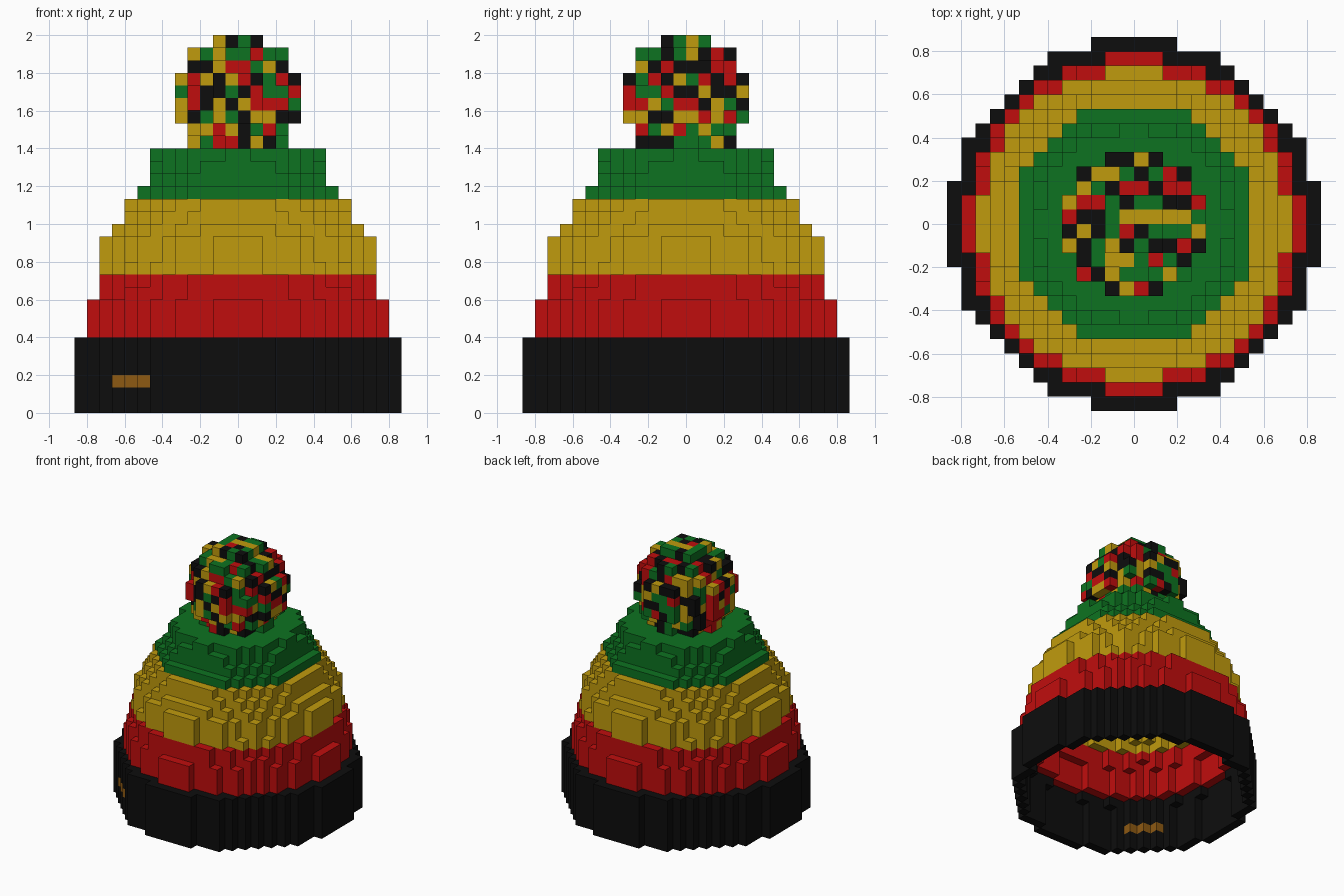
import bpy
import bmesh
import random

cube = bpy.data.objects.get("Cube")
if cube:
    bpy.data.objects.remove(cube, do_unlink=True)

random.seed(7)
CELL = 1 / 15            # edge length of one block
COLOURS = {
    "black": (0.004, 0.004, 0.004),
    "red": (0.527, 0.004, 0.004),
    "gold": (0.527, 0.328, 0.004),
    "green": (0.004, 0.171, 0.015),
    "brown": (0.27, 0.1, 0.006),
}
MATS = {}
for name, rgb in COLOURS.items():
    mat = bpy.data.materials.new(name)
    mat.use_nodes = True
    mat.diffuse_color = (*rgb, 1)
    bsdf = mat.node_tree.nodes["Principled BSDF"]
    bsdf.inputs["Base Color"].default_value = (*rgb, 1)
    bsdf.inputs["Roughness"].default_value = 0.9
    MATS[name] = mat

# Squared radius of each block layer, from the brim to the crown
PROFILE = [163] * 6 + [137, 136, 135, 130, 124, 116, 114, 113,
                       102, 90, 80, 70, 56, 49, 43]
# Part name, colour and the layer it ends at
BANDS = [("brim", "black", 6), ("lower_band", "red", 11),
         ("middle_band", "gold", 17), ("top_band", "green", 21)]


def in_hat(i, j, k):
    """True when a block lies within the solid dome."""
    if not 0 <= k < len(PROFILE):
        return False
    x, y = abs(i + 0.5), abs(j + 0.5)
    return x * x + y * y <= PROFILE[k] and x + y < 17.5


def is_hollow(i, j, k):
    """True when a block is buried by its side and upper neighbours."""
    near = [(1, 0, 0), (-1, 0, 0), (0, 1, 0), (0, -1, 0), (0, 0, 1)]
    return all(in_hat(i + a, j + b, k + c) for a, b, c in near)


# Hat shell
blocks = {}
for k in range(len(PROFILE)):
    part, colour = next((p, c) for p, c, end in BANDS if k < end)
    for i in range(-13, 13):
        for j in range(-13, 13):
            if in_hat(i, j, k) and not is_hollow(i, j, k):
                blocks[i, j, k] = (part, colour)

# Small label on the front of the brim
for i in (-10, -9, -8):
    front = min(j for j in range(-13, 0) if (i, j, 2) in blocks)
    blocks[i, front, 2] = ("label", "brown")

# Speckled pompom
MIX = ["black", "red", "gold", "green"]
for k in range(21, 30):
    for i in range(-5, 5):
        for j in range(-5, 5):
            if (i + .5) ** 2 + (j + .5) ** 2 + (k - 24.5) ** 2 <= 25:
                blocks[i, j, k] = ("pompom", random.choice(MIX))


def build(part):
    """Make one object from the exposed faces of a part's blocks."""
    bm = bmesh.new()
    corners = {}
    used = sorted({c for p, c in blocks.values() if p == part})

    def corner(p):
        if p not in corners:
            corners[p] = bm.verts.new([v * CELL for v in p])
        return corners[p]

    for cell, (owner, colour) in blocks.items():
        if owner != part:
            continue
        for axis in range(3):
            u, v = (axis + 1) % 3, (axis + 2) % 3
            for side in (0, 1):
                beside = list(cell)
                beside[axis] += 2 * side - 1
                if tuple(beside) in blocks:
                    continue
                ring = []
                for du, dv in ((0, 0), (1, 0), (1, 1), (0, 1)):
                    p = list(cell)
                    p[axis] += side
                    p[u] += du
                    p[v] += dv
                    ring.append(corner(tuple(p)))
                face = bm.faces.new(ring if side else ring[::-1])
                face.material_index = used.index(colour)
    mesh = bpy.data.meshes.new(part)
    bm.to_mesh(mesh)
    bm.free()
    for colour in used:
        mesh.materials.append(MATS[colour])
    obj = bpy.data.objects.new(part, mesh)
    bpy.context.collection.objects.link(obj)


for part in [b[0] for b in BANDS] + ["label", "pompom"]:
    build(part)
